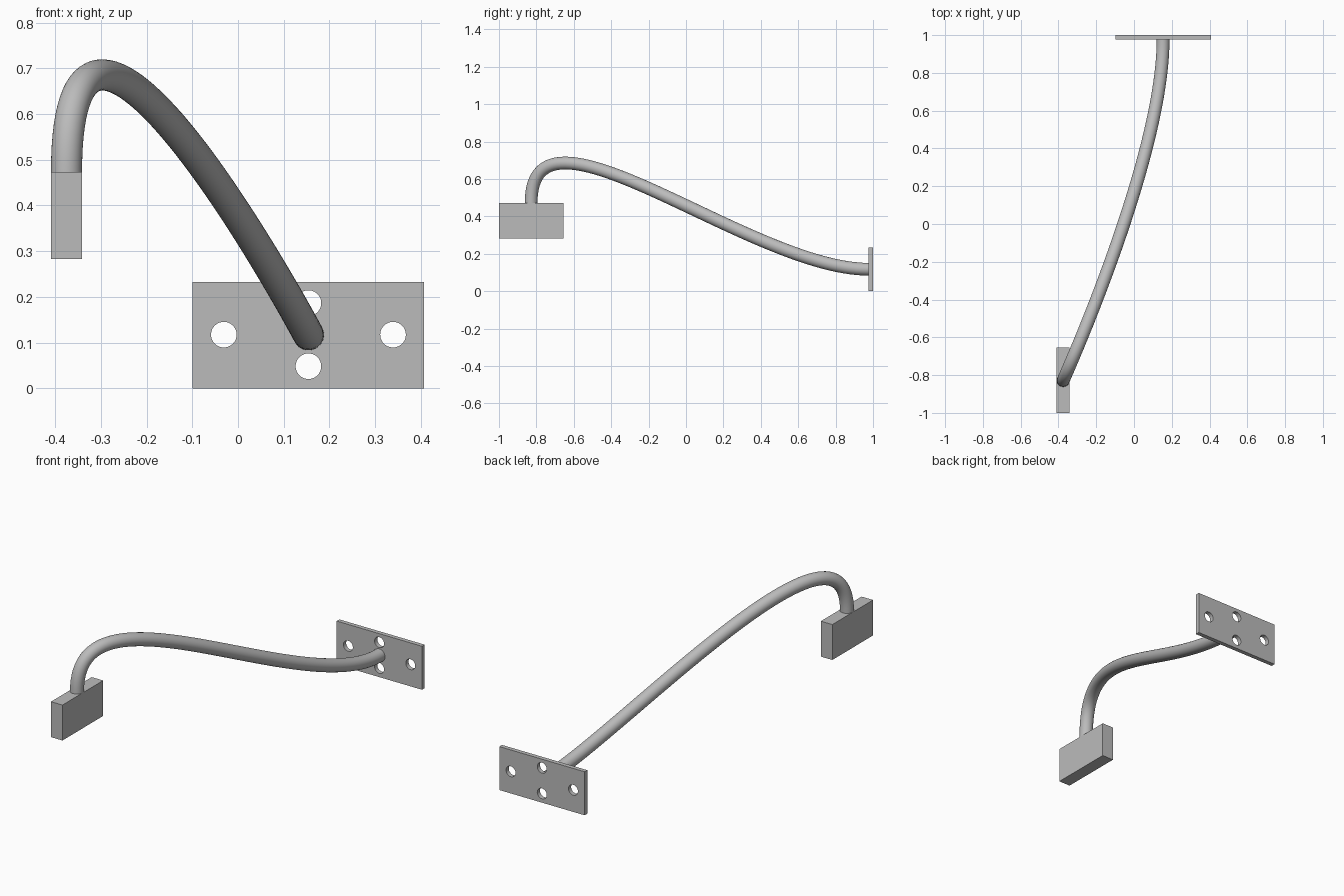
import bpy
import math
from mathutils import Vector

if "Cube" in bpy.data.objects:
    bpy.data.objects.remove(bpy.data.objects["Cube"])

grey = bpy.data.materials.new("plain grey")
grey.diffuse_color = (0.5, 0.5, 0.5, 1)
grey.use_nodes = True
grey.node_tree.nodes["Principled BSDF"].inputs["Base Color"].default_value = grey.diffuse_color


def box(name, lo, hi):
    """Box between two opposite corners."""
    lo, hi = Vector(lo), Vector(hi)
    bpy.ops.mesh.primitive_cube_add(size=1, location=(lo + hi) / 2)
    ob = bpy.context.object
    ob.name = name
    ob.scale = hi - lo
    bpy.ops.object.transform_apply(location=False, rotation=False, scale=True)
    ob.data.materials.append(grey)
    return ob


# End block under the start of the arm
box("end_block", (-0.409, -1.0, 0.283), (-0.341, -0.655, 0.473))

# Wall plate with four screw holes
plate = box("wall_plate", (-0.099, 0.977, 0.0), (0.407, 1.0, 0.233))
cx, cz = 0.154, 0.1175
for dx, dz in ((-0.185, 0), (0.185, 0), (0, 0.069), (0, -0.069)):
    bpy.ops.mesh.primitive_cylinder_add(vertices=48, radius=0.028, depth=0.2,
                                        location=(cx + dx, 0.99, cz + dz),
                                        rotation=(math.pi / 2, 0, 0))
    cutter = bpy.context.object
    cutter.name = "hole_cutter"
    cutter.hide_render = True
    bpy.context.view_layer.objects.active = plate
    mod = plate.modifiers.new("hole", 'BOOLEAN')
    mod.operation = 'DIFFERENCE'
    mod.solver = 'EXACT'
    mod.object = cutter
    bpy.ops.object.modifier_apply(modifier=mod.name)
    bpy.data.objects.remove(cutter)

# Curved round arm: leaves the block straight up, meets the plate head on
start, end = Vector((-0.375, -0.828, 0.473)), Vector((cx, 0.977, cz))
curve = bpy.data.curves.new("arm", 'CURVE')
curve.dimensions = '3D'
curve.bevel_depth = 0.034
curve.bevel_resolution = 14
curve.resolution_u = 64
curve.use_fill_caps = True
spline = curve.splines.new('BEZIER')
spline.bezier_points.add(1)
for point, co, tangent in zip(spline.bezier_points, (start, end),
                              (Vector((0, 0, 0.635)), Vector((0, 0.635, 0)))):
    point.handle_left_type = point.handle_right_type = 'FREE'
    point.co = co
    point.handle_left = co - tangent
    point.handle_right = co + tangent
curve.materials.append(grey)
arm = bpy.data.objects.new("arm", curve)
bpy.context.collection.objects.link(arm)

# Smooth the arm and the hole walls, keep the edges sharp
bpy.ops.object.select_all(action='DESELECT')
arm.select_set(True)
bpy.context.view_layer.objects.active = arm
bpy.ops.object.convert(target='MESH')
plate.select_set(True)
bpy.ops.object.shade_smooth_by_angle(angle=math.radians(30))
